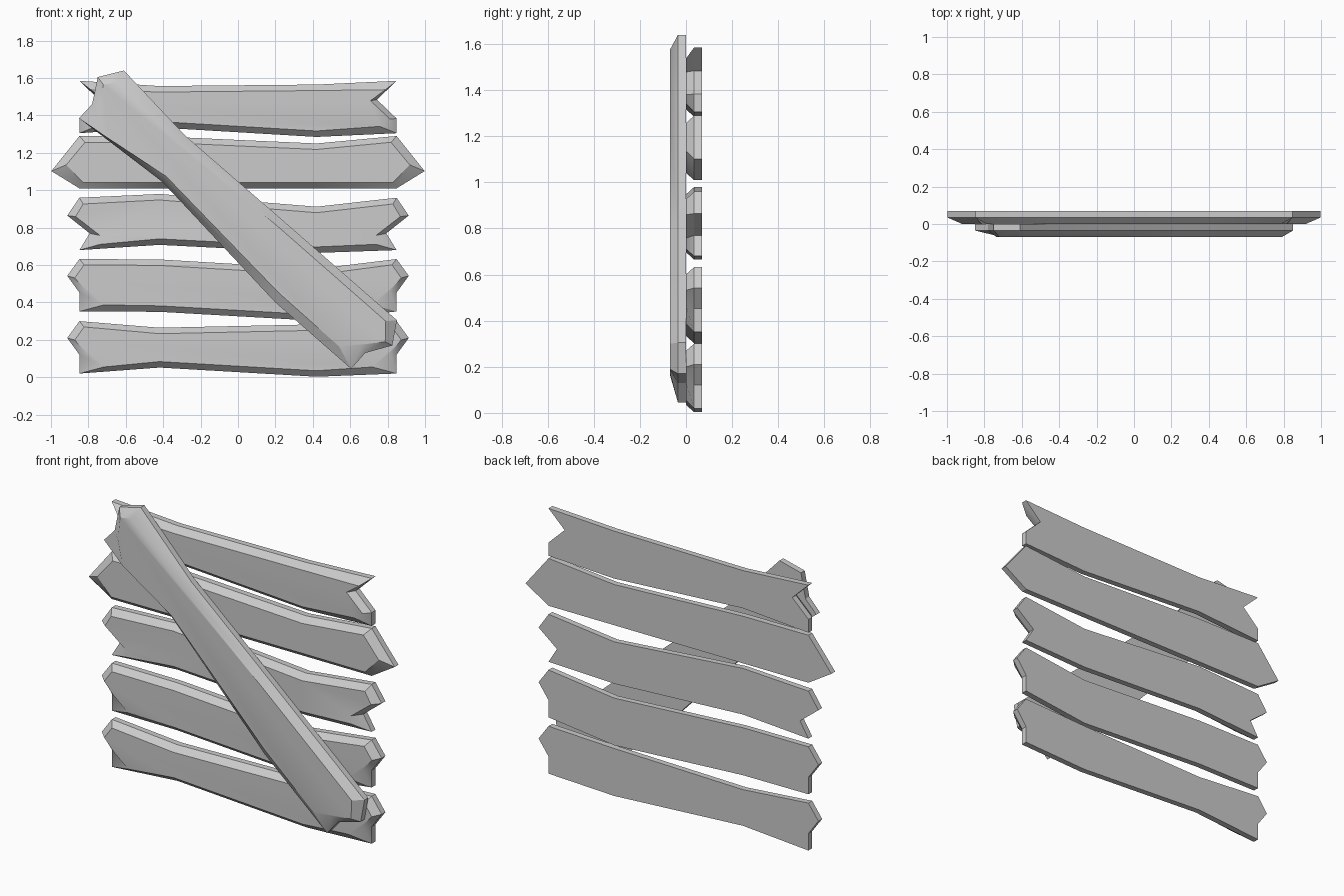
import bpy, bmesh, math

if "Cube" in bpy.data.objects:
    bpy.data.objects.remove(bpy.data.objects["Cube"])

T = 0.07      # board thickness
KNEE = 0.42   # x of the two slight bends along each slat
INSET = 0.032 # chamfer inset on the long edges

# Broken end profiles, top corner to bottom corner:
# (outward, height share) on the back outline, then the same on the front face
HOOK = [(0, 1, -.025, .89), (.065, .68, .025, .64), (0, .36, -.035, .40), (0, 0, -.13, .125)]
CLAW = [(0, 1, -.02, .88), (.065, .66, .02, .64), (-.055, .32, -.11, .28), (0, 0, -.11, .11)]
SPIKE = [(0, 1, -.03, .88), (.15, .33, .07, .45), (0, 0, -.02, .11)]
FORK = [(0, 1, -.06, .83), (-.105, .64, -.14, .62), (0, .28, -.035, .27), (0, 0, -.09, .13)]


def make_board(name, outline, face, y_back):
    """Flat board: straight rim for half its thickness, then a chamfer to the front face."""
    bm = bmesh.new()
    rings = []
    for pts, y in ((outline, y_back), (outline, y_back - T / 2), (face, y_back - T)):
        rings.append([bm.verts.new((x, y, z)) for x, z in pts])
    n = len(outline)
    for a, b in zip(rings, rings[1:]):
        for i in range(n):
            j = (i + 1) % n
            bm.faces.new((a[i], a[j], b[j], b[i]))
    bm.faces.new(rings[0])
    bm.faces.new(rings[-1])
    bmesh.ops.recalc_face_normals(bm, faces=bm.faces)
    me = bpy.data.meshes.new(name)
    bm.to_mesh(me)
    bm.free()
    ob = bpy.data.objects.new(name, me)
    bpy.context.collection.objects.link(ob)
    bpy.ops.object.select_all(action='DESELECT')
    ob.select_set(True)
    bpy.context.view_layer.objects.active = ob
    bpy.ops.object.shade_smooth_by_angle(angle=math.radians(30))


def make_slat(name, kind, z0, low, high):
    """Horizontal slat with the same broken end on both sides and bent long edges."""
    def end(side, k):
        return [(side * (.848 + p[k]), z0 + .28 * p[k + 1]) for p in kind]

    def loop(k, inset):
        bottom = [(s * KNEE, z + inset) for s, z in zip((-1, 1), low)]
        top = [(s * KNEE, z - inset) for s, z in zip((1, -1), high[::-1])]
        return end(-1, k) + bottom + end(1, k)[::-1] + top

    make_board(name, loop(0, 0), loop(2, INSET), T)


# Horizontal slats, bottom to top: end type, corner height, bottom knees, top knees
slats = [
    (HOOK, .02, (.052, .003), (.265, .283)),
    (HOOK, .352, (.35, .302), (.63, .58)),
    (CLAW, .68, (.708, .665), (.98, .912)),
    (SPIKE, 1.01, (1.01, 1.01), (1.288, 1.25)),
    (FORK, 1.305, (1.335, 1.285), (1.557, 1.565)),
]
for i, s in enumerate(slats, 1):
    make_slat(f"slat_{i}", *s)

# Diagonal brace nailed across the front
brace_outline = [(-.61, 1.64), (-.75, 1.605), (-.78, 1.46), (-.85, 1.385),
                 (-.405, 1.045), (.2, .40), (.605, .045),
                 (.68, .13), (.825, .17), (.85, .305), (.25, .83), (-.28, 1.29)]
brace_face = [(-.65, 1.575), (-.72, 1.565), (-.735, 1.43), (-.705, 1.285),
              (-.385, 1.075), (.22, .45), (.54, .165),
              (.665, .175), (.787, .19), (.79, .30), (.22, .80), (-.31, 1.25)]
make_board("diagonal_brace", brace_outline, brace_face, 0)
